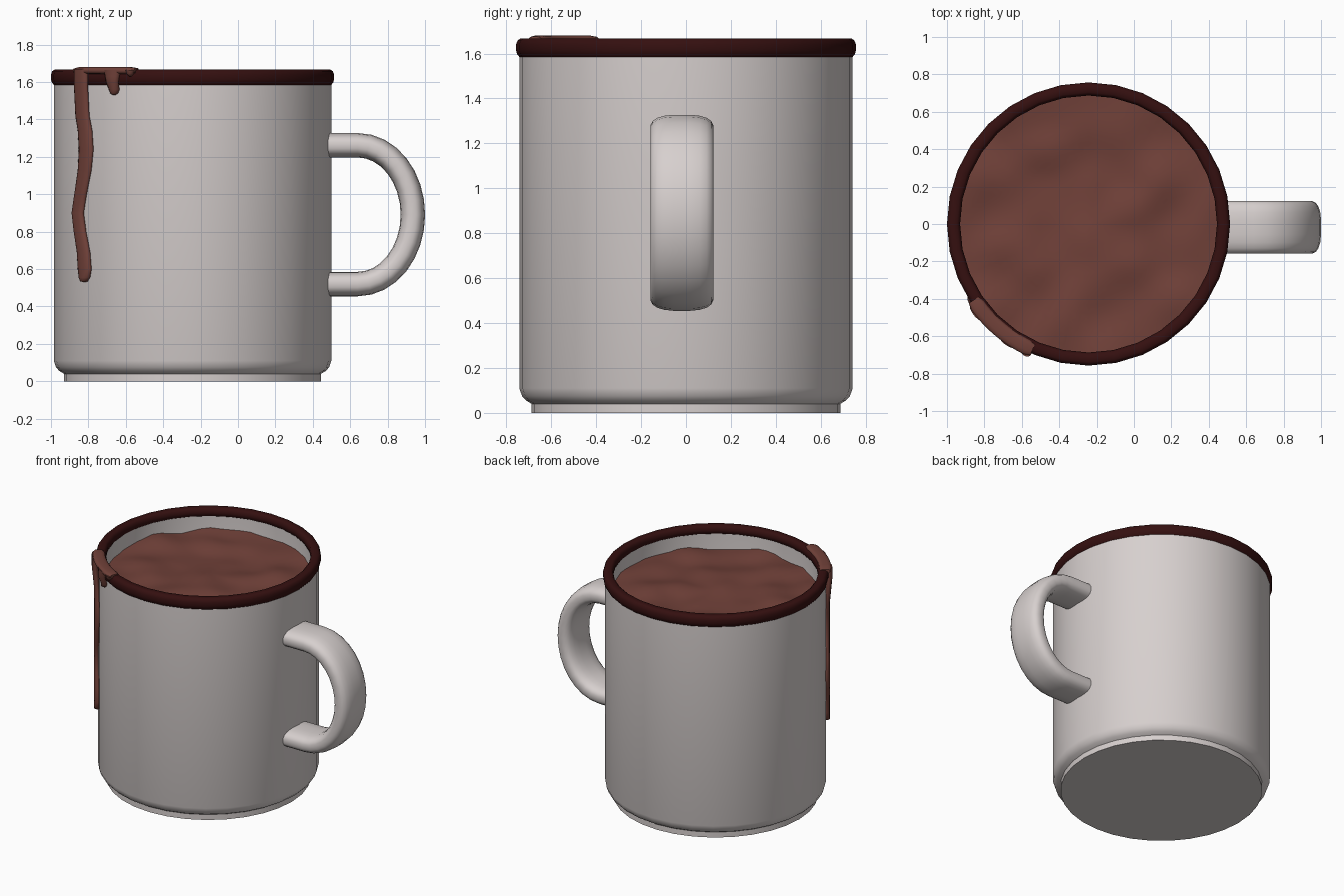
import bpy, bmesh
from math import sin, cos, pi, acos, radians, copysign
from mathutils import Vector, noise

if "Cube" in bpy.data.objects:
    bpy.data.objects.remove(bpy.data.objects["Cube"])

CX = -0.243          # axis of the cup
SIDES = 32


def material(name, rgb):
    m = bpy.data.materials.new(name)
    m.use_nodes = True
    m.diffuse_color = (*rgb, 1)
    m.node_tree.nodes["Principled BSDF"].inputs["Base Color"].default_value = (*rgb, 1)
    return m


enamel = material("warm white enamel", (0.68, 0.63, 0.62))
rim_paint = material("dark maroon rim", (0.035, 0.005, 0.005))
cocoa = material("cocoa brown", (0.165, 0.053, 0.041))


def finish(name, bm, mat, angle=45):
    bmesh.ops.recalc_face_normals(bm, faces=bm.faces)
    mesh = bpy.data.meshes.new(name)
    bm.to_mesh(mesh)
    bm.free()
    mesh.materials.append(mat)
    mesh.shade_smooth()
    mesh.set_sharp_from_angle(angle=radians(angle))
    obj = bpy.data.objects.new(name, mesh)
    bpy.context.collection.objects.link(obj)
    return obj


def bridge(bm, a, b):
    n = len(a)
    for i in range(n):
        bm.faces.new((a[i], a[(i + 1) % n], b[(i + 1) % n], b[i]))


def loft(name, rings, mat, capped=True, loop=False, angle=45):
    """Skin a list of point rings, with caps or joined end to start."""
    bm = bmesh.new()
    loops = [[bm.verts.new(p) for p in ring] for ring in rings]
    for a, b in zip(loops, loops[1:]):
        bridge(bm, a, b)
    if loop:
        bridge(bm, loops[-1], loops[0])
    elif capped:
        bm.faces.new(loops[0])
        bm.faces.new(loops[-1])
    return finish(name, bm, mat, angle)


def polar(r, a, z):
    return Vector((CX + r * cos(a), r * sin(a), z))


def circle(r, z):
    return [polar(r, 2 * pi * i / SIDES, z) for i in range(SIDES)]


def section(centre, u, v, count=12, power=1.0):
    """Rounded cross-section spanned by the half-axes u and v."""
    ring = []
    for i in range(count):
        t = 2 * pi * (i + 0.5) / count
        c, s = cos(t), sin(t)
        ring.append(centre + u * copysign(abs(c) ** power, c)
                    + v * copysign(abs(s) ** power, s))
    return ring


# Cup body: foot, outer wall, inner wall and floor
body = [(0.687, 0), (0.687, 0.04), (0.712, 0.055), (0.73, 0.075), (0.742, 0.11),
        (0.742, 1.62), (0.694, 1.62), (0.694, 0.16), (0.65, 0.1)]
loft("cup_body", [circle(r, z) for r, z in body], enamel, angle=50)

# Painted rolled rim
rim = [(0.742, 1.585), (0.752, 1.597), (0.757, 1.615), (0.757, 1.64), (0.75, 1.658),
       (0.738, 1.666), (0.704, 1.666), (0.692, 1.655), (0.687, 1.635), (0.69, 1.61)]
loft("cup_rim", [circle(r, z) for r, z in rim], rim_paint, loop=True, angle=60)

# Handle: wide flattened band along a straight-ended half ellipse
MID_Y, MID_Z, BEND_X = -0.018, 0.891, 0.64
RX, RZ = 0.295, 0.371
path = [(Vector((0.45, MID_Y, MID_Z + RZ)), Vector((0, 0, 1)))]
for k in range(17):
    t = pi / 2 - pi * k / 16
    normal = Vector((cos(t) / RX, 0, sin(t) / RZ)).normalized()
    path.append((Vector((BEND_X + RX * cos(t), MID_Y, MID_Z + RZ * sin(t))), normal))
path.append((Vector((0.45, MID_Y, MID_Z - RZ)), Vector((0, 0, -1))))
loft("handle", [section(p, Vector((0, 0.142, 0)), n * 0.066, 20, 0.72) for p, n in path],
     enamel, angle=80)

# Drink surface: gently lumpy disc
bm = bmesh.new()
RINGS = 16


def lumpy(r, a):
    p = polar(r, a, 1.505)
    p.z += 0.036 * noise.noise(Vector((p.x * 4.2, p.y * 4.2, 3.7)))
    return bm.verts.new(p)


discs = [[lumpy(0.694 * k / RINGS, 2 * pi * i / 64) for i in range(64)]
         for k in range(1, RINGS + 1)]
hub = lumpy(0, 0)
for i in range(64):
    bm.faces.new((hub, discs[0][i], discs[0][(i + 1) % 64]))
for a, b in zip(discs, discs[1:]):
    bridge(bm, a, b)
drink = finish("drink_surface", bm, cocoa, 80)
if drink.data.polygons[0].normal.z < 0:
    drink.data.flip_normals()


# Drips running down the outside at the front right
def drip(name, stations):
    rings = []
    for x, z, half in stations:
        a = -acos((x - CX) / 0.747)
        r = 0.762 if z > 1.57 else 0.747
        out = Vector((cos(a), sin(a), 0))
        side = Vector((-sin(a), cos(a), 0))
        rings.append(section(polar(r, a, z), side * half, out * min(0.022, half)))
    loft(name, rings, cocoa, angle=80)


drip("long_drip", [(-0.828, 1.67, 0.055), (-0.828, 1.58, 0.055), (-0.832, 1.42, 0.056),
                   (-0.818, 1.34, 0.056), (-0.812, 1.24, 0.056), (-0.82, 1.13, 0.053),
                   (-0.842, 1.0, 0.05), (-0.857, 0.9, 0.05), (-0.845, 0.8, 0.05),
                   (-0.826, 0.69, 0.052), (-0.82, 0.6, 0.053), (-0.821, 0.555, 0.043),
                   (-0.822, 0.535, 0.022), (-0.822, 0.53, 0.006)])
drip("short_drip", [(-0.664, 1.665, 0.055), (-0.664, 1.63, 0.044), (-0.664, 1.6, 0.038),
                    (-0.662, 1.56, 0.032), (-0.662, 1.54, 0.022), (-0.662, 1.53, 0.006)])
drip("tiny_drip", [(-0.57, 1.665, 0.03), (-0.57, 1.645, 0.02), (-0.57, 1.63, 0.006)])

# Spill lying across the rim above the drips
spill = []
for k in range(13):
    a = radians(213.5 + 32.5 * k / 12)
    size = 0.75 if k in (0, 12) else 1
    out = Vector((cos(a), sin(a), 0))
    spill.append(section(polar(0.737, a, 1.661), out * 0.042 * size,
                         Vector((0, 0, 0.019 * size)), 12, 0.7))
loft("rim_spill", spill, cocoa, angle=60)
